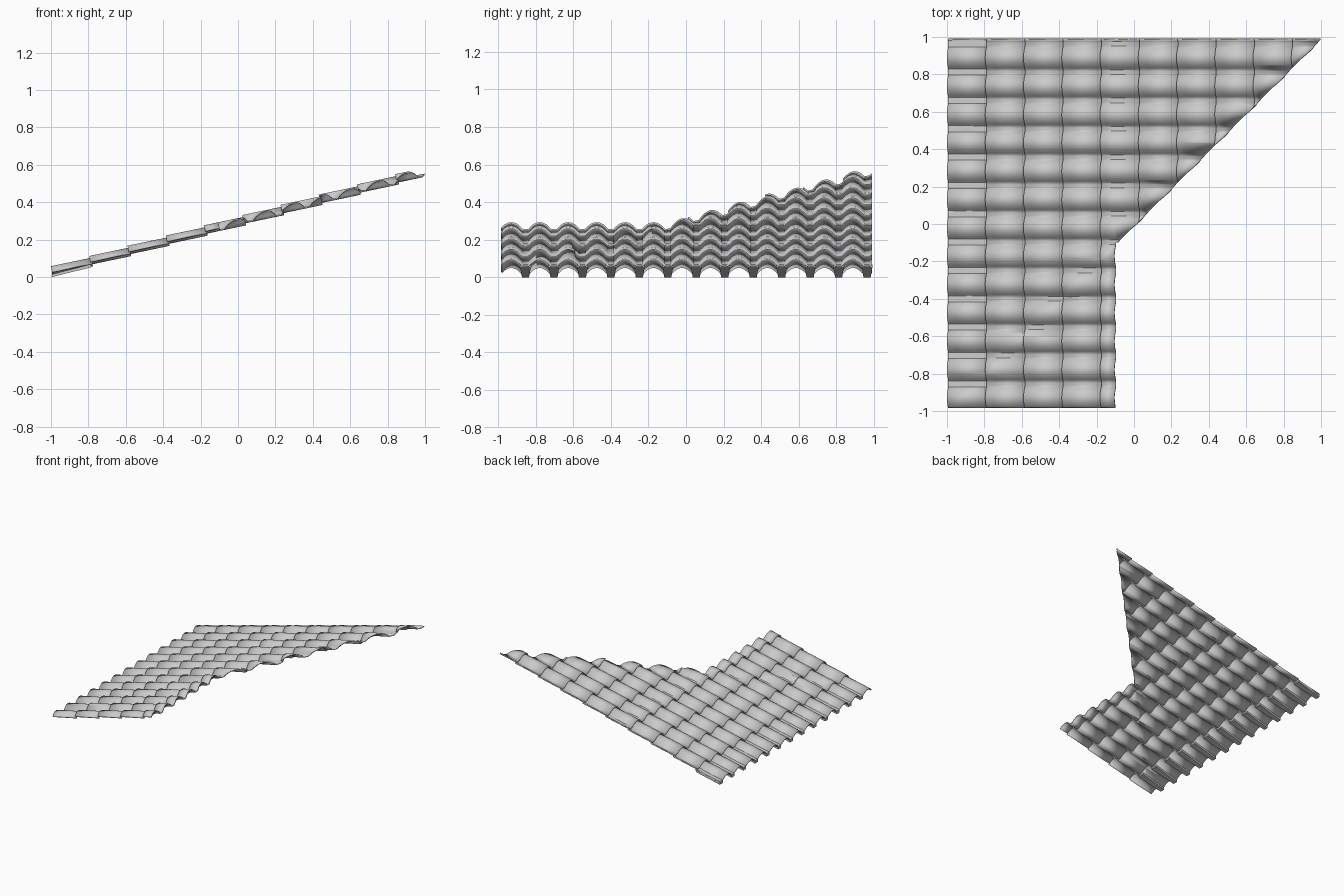
import bpy, bmesh, math
from mathutils import Vector

cube = bpy.data.objects.get("Cube")
if cube:
    bpy.data.objects.remove(cube, do_unlink=True)

COURSES, COLUMNS, STEPS = 10, 13, 18
PITCH, RUN, RISE = 0.1515, 0.2045, 0.0547   # column width, course spacing
EDGE_Y, FOOT, WAVE, THICK = -0.985, 0.06, 0.038, 0.009
LENGTH = 0.22
TILT = math.atan(0.21)
ALONG = Vector((math.cos(TILT), 0, math.sin(TILT)))
UP = Vector((-math.sin(TILT), 0, math.cos(TILT)))
NOTCH_Y, HIP = -0.1, 0.012

clay = bpy.data.materials.new("light grey clay")
clay.use_nodes = True
GREY = (0.6, 0.6, 0.6, 1)
clay.diffuse_color = GREY
bsdf = next(n for n in clay.node_tree.nodes if n.type == "BSDF_PRINCIPLED")
bsdf.inputs["Base Color"].default_value = GREY
bsdf.inputs["Roughness"].default_value = 0.8


def finish(name, bm):
    mesh = bpy.data.meshes.new(name)
    bm.to_mesh(mesh)
    bm.free()
    mesh.materials.append(clay)
    obj = bpy.data.objects.new(name, mesh)
    bpy.context.collection.objects.link(obj)
    return obj


def smooth(obj):
    bpy.ops.object.select_all(action="DESELECT")
    obj.select_set(True)
    bpy.context.view_layer.objects.active = obj
    bpy.ops.object.shade_smooth_by_angle(angle=math.radians(40))


def wave_height(y):
    # round barrel with a narrow flat valley beside it
    d = (y - EDGE_Y - 0.055 + PITCH / 2) % PITCH - PITCH / 2
    return WAVE * (max(0, math.cos(math.pi / 2 * min(1, abs(d) / FOOT))) ** 0.75 - 1)


def tile_course(index):
    start = Vector((-1 + RUN * index, 0, 0.058 + RISE * index))
    bm = bmesh.new()
    rows = []
    for s in (0, LENGTH):
        row = []
        for i in range(COLUMNS * STEPS + 1):
            y = EDGE_Y + PITCH * i / STEPS
            row.append(bm.verts.new(start + ALONG * s + UP * wave_height(y) + Vector((0, y, 0))))
        rows.append(row)
    low, high = rows
    for i in range(len(low) - 1):
        bm.faces.new((low[i], high[i], high[i + 1], low[i + 1]))

    # trim to the square notch and the diagonal hip
    square = Vector((-0.105, 0, start.z + (-0.105 - start.x) * math.tan(TILT)))
    cuts = [((0, NOTCH_Y, 0), (0, 1, 0)), (square, ALONG), ((HIP, 0, 0), (1, -1, 0))]
    for point, normal in cuts:
        geom = bm.verts[:] + bm.edges[:] + bm.faces[:]
        bmesh.ops.bisect_plane(bm, geom=geom, plane_co=point, plane_no=normal, dist=1e-5)
    waste = []
    for f in bm.faces:
        c = f.calc_center_median()
        inside_hip = c.y > NOTCH_Y and c.x < c.y + HIP
        if not inside_hip and (c - square).dot(ALONG) > 0:
            waste.append(f)
    bmesh.ops.delete(bm, geom=waste, context="FACES")

    obj = finish(f"tile_course_{index + 1}", bm)
    solid = obj.modifiers.new("thickness", "SOLIDIFY")
    solid.thickness = THICK
    solid.offset = -1
    smooth(obj)


def eave_pans():
    # tapered channel pieces filling the valleys of the lowest course
    bm = bmesh.new()
    for k in range(COLUMNS):
        y = EDGE_Y + 0.055 + PITCH * (k + 0.5)
        rings = []
        for x, bottom, top, half in ((-0.995, 0, 0.024, 0.019), (-0.785, 0.052, 0.068, 0.028)):
            corners = ((-half, top), (-half, bottom), (half, bottom), (half, top))
            rings.append([bm.verts.new((x, y + dy, z)) for dy, z in corners])
        a, b = rings
        bm.faces.new(a)
        bm.faces.new(b[::-1])
        for i in range(4):
            j = (i + 1) % 4
            bm.faces.new((a[i], b[i], b[j], a[j]))
    bmesh.ops.recalc_face_normals(bm, faces=bm.faces[:])
    finish("eave_pans", bm)


for n in range(COURSES):
    tile_course(n)
eave_pans()
